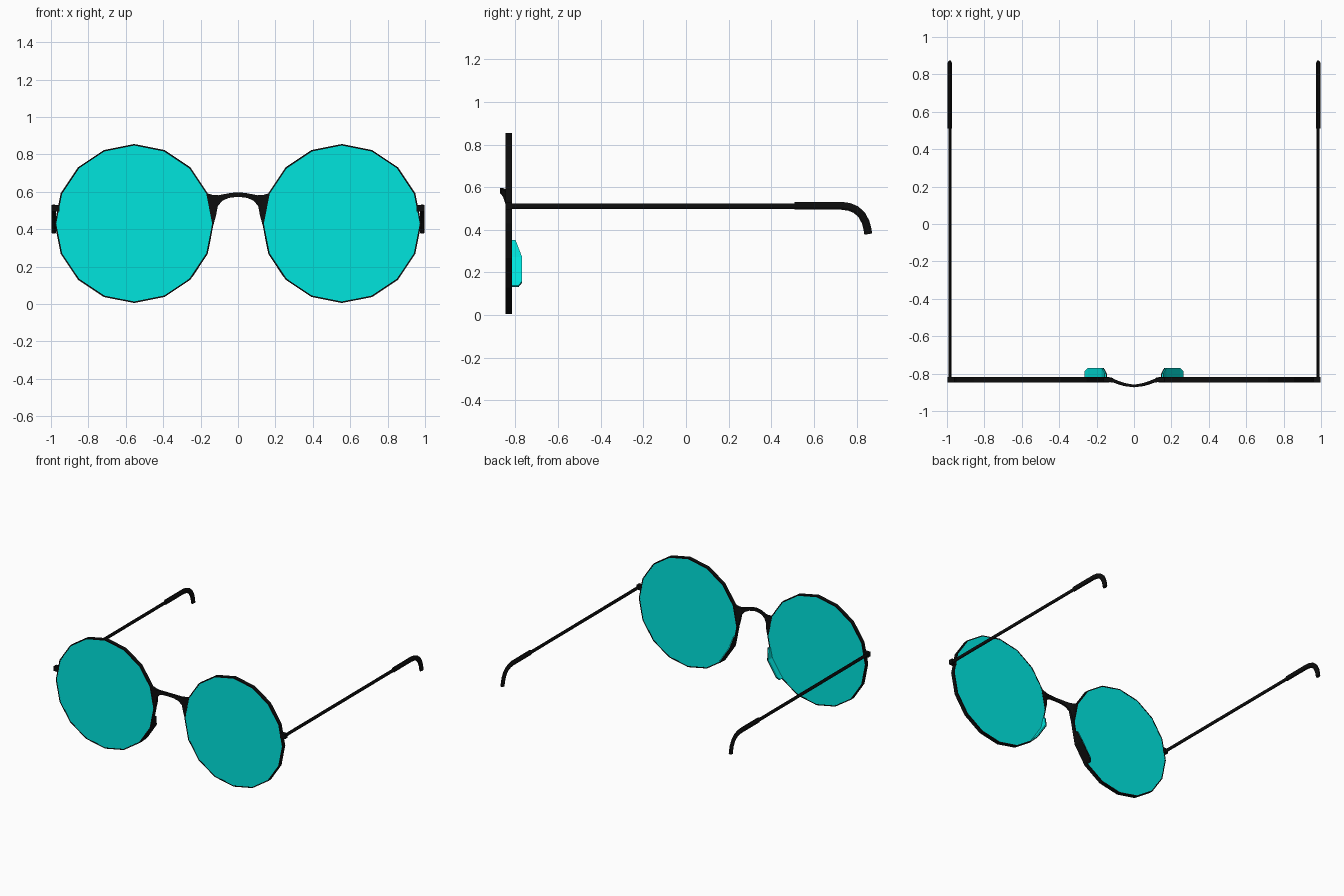
import bpy, bmesh
from math import sin, cos, pi, atan2

if "Cube" in bpy.data.objects:
    bpy.data.objects.remove(bpy.data.objects["Cube"])


def material(name, color):
    m = bpy.data.materials.new(name)
    m.diffuse_color = color
    m.use_nodes = True
    m.node_tree.nodes["Principled BSDF"].inputs["Base Color"].default_value = m.diffuse_color
    return m


BLACK = material("black_frame", (0.004, 0.004, 0.004, 1))
TEAL = material("teal_lens", (0.0, 0.78, 0.73, 1))
CX, CZ, R, SIDES = 0.555, 0.43, 0.425, 16


def make(name, verts, faces, mat, mirror=True):
    me = bpy.data.meshes.new(name)
    bm = bmesh.new()
    vs = [bm.verts.new(v) for v in verts]
    for f in faces:
        bm.faces.new([vs[i] for i in f])
    bmesh.ops.remove_doubles(bm, verts=bm.verts, dist=1e-5)
    bmesh.ops.recalc_face_normals(bm, faces=bm.faces)
    bm.to_mesh(me)
    bm.free()
    me.materials.append(mat)
    ob = bpy.data.objects.new(name, me)
    bpy.context.collection.objects.link(ob)
    if mirror:
        ob.modifiers.new("mirror", 'MIRROR')
    return ob


def loft(name, rings, mat, closed=False, mirror=True):
    """Skin a list of equal-length rings; cap the ends unless closed."""
    n, k = len(rings[0]), len(rings)
    faces = []
    for i in range(k if closed else k - 1):
        for j in range(n):
            a, b = i * n, (i + 1) % k * n
            faces.append((a + j, a + (j + 1) % n, b + (j + 1) % n, b + j))
    if not closed:
        faces += [tuple(range(n)), tuple(range((k - 1) * n, k * n))]
    return make(name, [v for r in rings for v in r], faces, mat, mirror)


def circle(r, y):
    return [(CX + r * sin(2 * pi * i / SIDES), y, CZ + r * cos(2 * pi * i / SIDES))
            for i in range(SIDES)]


def rod(name, path, x, rx, rz, sides=8):
    """Oval tube along a (y, z) path at constant x."""
    rings = []
    for i, (y, z) in enumerate(path):
        p, q = path[max(i - 1, 0)], path[min(i + 1, len(path) - 1)]
        t = atan2(q[1] - p[1], q[0] - p[0])
        ring = []
        for j in range(sides):
            a = 2 * pi * (j + 0.5) / sides
            h = rz * sin(a) / cos(pi / sides)
            w = rx * cos(a) / cos(pi / sides)
            ring.append((x + w, y - h * sin(t), z + h * cos(t)))
        rings.append(ring)
    return loft(name, rings, BLACK)


# rims and lenses
F, B = -0.847, -0.817
loft("rim", [circle(R, F), circle(R, B), circle(R - 0.008, B), circle(R - 0.008, F)],
     BLACK, closed=True)
loft("lens", [circle(R - 0.008, F + 0.001), circle(R - 0.008, B - 0.001)], TEAL)

# bridge: top x,z / bottom x,z / front y, back y, from the rim to the middle
half = [(.163, .591, .132, .42, -.845, -.819), (.135, .583, .117, .475, -.845, -.822),
        (.105, .581, .108, .523, -.848, -.830), (.075, .587, .085, .551, -.857, -.842),
        (.042, .593, .05, .567, -.867, -.852), (0, .597, 0, .573, -.873, -.859)]
full = half + [(-a, b, -c, d, e, f) for a, b, c, d, e, f in half[-2::-1]]
loft("bridge", [[(a, e, b), (a, f, b), (c, f, d), (c, e, d)]
                for a, b, c, d, e, f in full], BLACK, mirror=False)

# nose pads: black backing and teal inner face, following the rim
pad = [(.145, .35, -.800), (.148, .335, -.794), (.162, .268, -.769),
       (.238, .152, -.769), (.255, .131, -.786)]


def pad_layer(name, inset0, inset1, mat):
    rings = []
    for x, z, back in pad:
        def at(d, y):
            s = 1 - d / R
            return (CX + (x - CX) * s, y, CZ + (z - CZ) * s)
        rings.append([at(inset0, B - .003), at(inset0, back),
                      at(inset1, back), at(inset1, B - .003)])
    loft(name, rings, mat)


pad_layer("nose_pad_backing", 0.0, 0.006, BLACK)
pad_layer("nose_pad", 0.006, 0.012, TEAL)

# end pieces joining rims and temples
loft("hinge_block", [[(x, F, .493), (x, B, .493), (x, B, .53), (x, F, .53)]
                     for x in (.955, .998)], BLACK)

# temples and curved ear tips
rod("temple", [(-.83, .511), (.53, .511)], .985, .008, .0125)
rod("ear_tip", [(.51, .513), (.73, .513), (.765, .508), (.797, .495), (.824, .471),
                (.843, .436), (.851, .405), (.855, .38)], .985, .012, .0185)
